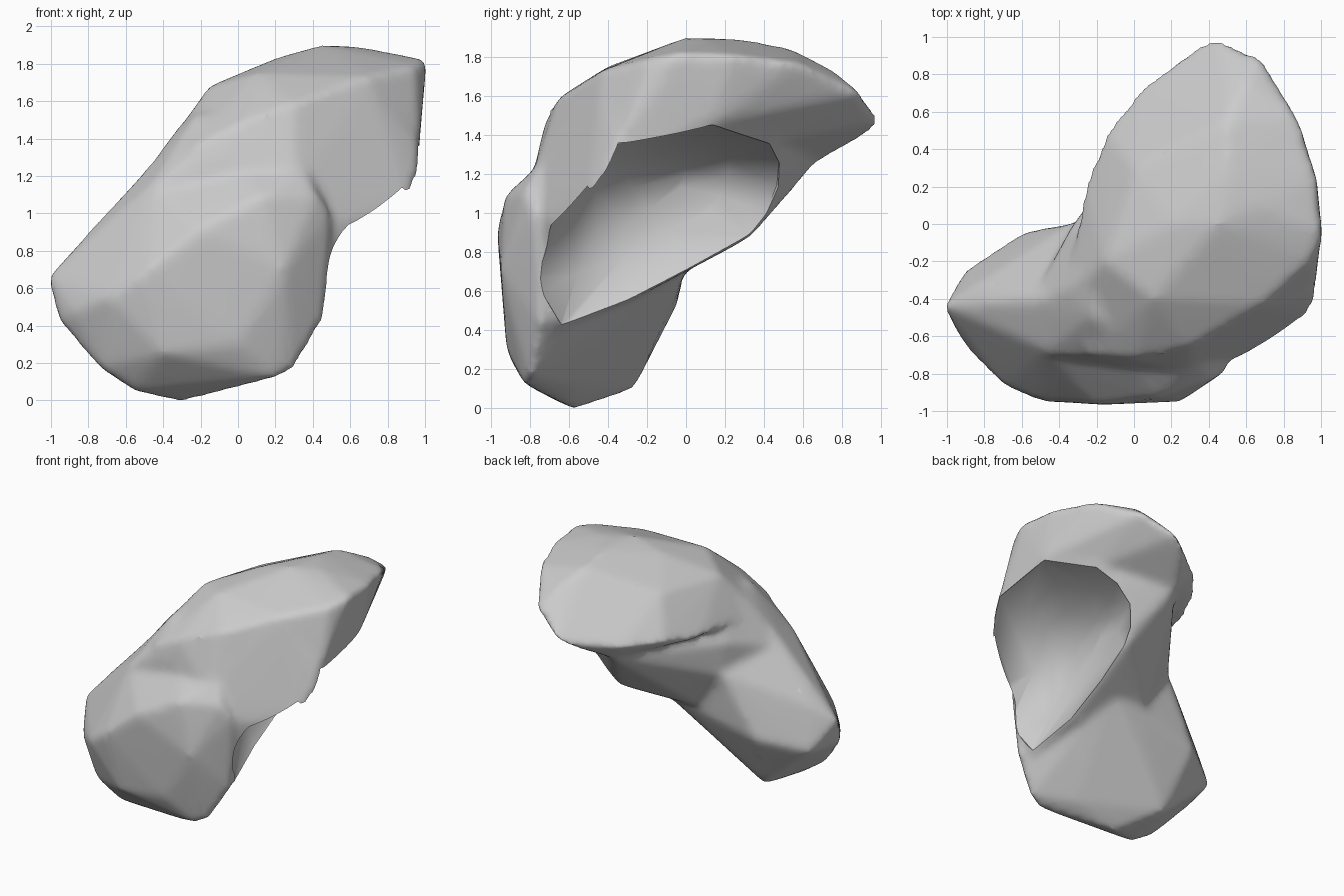
import bpy, bmesh
from mathutils import Vector

cube = bpy.data.objects.get("Cube")
if cube:
    bpy.data.objects.remove(cube, do_unlink=True)

grey = bpy.data.materials.new("bone_grey")
grey.use_nodes = True
colour = (0.6, 0.6, 0.6, 1)
grey.diffuse_color = colour
grey.node_tree.nodes["Principled BSDF"].inputs["Base Color"].default_value = colour


def add_hull(bm, points):
    """Wrap a convex lump around a few landmark points."""
    verts = [bm.verts.new(p) for p in points]
    bmesh.ops.convex_hull(bm, input=verts)
    loose = [v for v in verts if v.is_valid and not v.link_faces]
    bmesh.ops.delete(bm, geom=loose, context="VERTS")


def make_object(name, bm):
    mesh = bpy.data.meshes.new(name)
    bm.to_mesh(mesh)
    bm.free()
    mesh.materials.append(grey)
    obj = bpy.data.objects.new(name, mesh)
    bpy.context.collection.objects.link(obj)
    return obj


def apply_modifier(obj, kind, **settings):
    mod = obj.modifiers.new(kind.title(), kind)
    for key, value in settings.items():
        setattr(mod, key, value)
    bpy.context.view_layer.objects.active = obj
    bpy.ops.object.modifier_apply(modifier=mod.name)


# Domed upper lobe
rim = [(.88, .57, 1.77), (.98, .25, 1.81), (1.01, -.05, 1.82), (.95, -.2, 1.79),
       (.7, -.43, 1.73), (.3, -.67, 1.58), (0, -.73, 1.47), (-.25, -.71, 1.35),
       (-.37, -.4, 1.38), (-.27, .2, 1.36), (-.15, .49, 1.4), (.05, .74, 1.4),
       (.35, .96, 1.42), (.44, 1, 1.47), (.68, .9, 1.61)]
crown = [(.45, 0, 1.9), (.65, .1, 1.89), (.5, .3, 1.89), (.2, 0, 1.83), (.5, .55, 1.84),
         (.6, .76, 1.73), (-.16, -.2, 1.68), (.1, -.4, 1.75), (0, .3, 1.68)]
underside = [(.18, .68, 1.26), (.97, .13, 1.46), (.7, .43, 1.36), (.97, -.35, 1.36)]

# Cup wall and waist
cup_rim = [(.97, -.36, 1.38), (.97, -.42, 1.22), (.92, -.5, 1.08), (.76, -.6, .98),
           (.57, -.71, .95), (.97, .15, 1.47), (.71, .45, 1.37), (.55, .5, 1.27),
           (.41, .49, 1.15), (.36, .43, 1), (.35, .34, .88), (.31, .03, .73),
           (.33, -.3, .54), (.4, -.66, .4)]
waist = [(-.3, .02, 1), (-.1, 0, .7), (-.57, -.45, 1.12), (-.4, -.2, 1.22), (-.1, -.75, 1.28),
         (.2, -.73, 1.32), (-.34, -.02, 1.25), (-.36, -.35, 1.41), (.5, -.3, 1.6),
         (-.48, -.7, 1.12), (.3, -.8, 1.14), (-.23, -.5, 1.52), (-.2, -.2, 1.6),
         (.24, .55, 1.13), (.18, .67, 1.26)]
front_wall = [(-.22, -.71, 1.34), (0, -.73, 1.44), (.3, -.67, 1.55), (.7, -.44, 1.69)]

# Lower block with the pointed side
block_top = [(-1.02, -.44, .66), (-.87, -.34, .77), (-.59, -.04, .54), (-.36, -.02, .8),
             (-.8, -.4, .88), (-.58, -.4, 1.11), (-.41, -.4, 1.33), (-.32, .01, 1.02),
             (.5, -.78, 1), (.42, -.83, 1.1), (.13, -.93, 1.09), (0, -.74, 1.24),
             (.35, -.74, 1.26), (-.48, -.67, 1.14), (-.2, -.97, .92), (.2, 0, .74)]
block_front = [(-.96, -.55, .43), (-.88, -.68, .47), (-.5, -.95, .68), (-.69, -.87, .55),
               (-.74, -.7, .17), (-.4, -.9, .25), (0, -.92, .3), (.25, -.95, .7),
               (.46, -.75, .43), (.49, -.7, .75)]
block_base = [(-.3, -.57, -.01), (-.56, -.68, .05), (-.5, -.27, .09), (-.91, -.25, .45),
              (.03, -.6, .12), (.3, -.8, .16), (.2, -.83, .12), (-.1, -.04, .6)]

bm = bmesh.new()
for points in (rim + crown + underside, cup_rim + waist + front_wall,
               block_top + block_front + block_base):
    add_hull(bm, points)
bone = make_object("bone_body", bm)

# Fuse the lumps into one softened skin
apply_modifier(bone, "REMESH", mode="VOXEL", voxel_size=0.025)
apply_modifier(bone, "SMOOTH", factor=0.5, iterations=14)

# Hollow socket: follows the cup rim just inside its lip, tapering to a rounded floor
facing = Vector((.71, .33, -.62)).normalized()
middle = Vector((.62, -.1, 1.03))
floor = Vector((.32, -.28, 1.13))
hollow = [floor, (.5, -.78, .66), (.75, -.75, .78)]
for point in cup_rim:
    lip = Vector(point).lerp(middle, .04)
    hollow += [lip, lip + facing * .35]
    hollow += [lip.lerp(floor, t) - facing * depth for t, depth in ((.3, .08), (.6, .08))]
bm = bmesh.new()
add_hull(bm, hollow)
socket = make_object("socket_cutter", bm)
socket.hide_render = True
apply_modifier(bone, "BOOLEAN", operation="DIFFERENCE", object=socket, solver="EXACT")
bpy.data.objects.remove(socket, do_unlink=True)
apply_modifier(bone, "DECIMATE", ratio=0.3)

bpy.ops.object.select_all(action="DESELECT")
bone.select_set(True)
bpy.context.view_layer.objects.active = bone
bpy.ops.object.shade_smooth_by_angle(angle=0.7)
